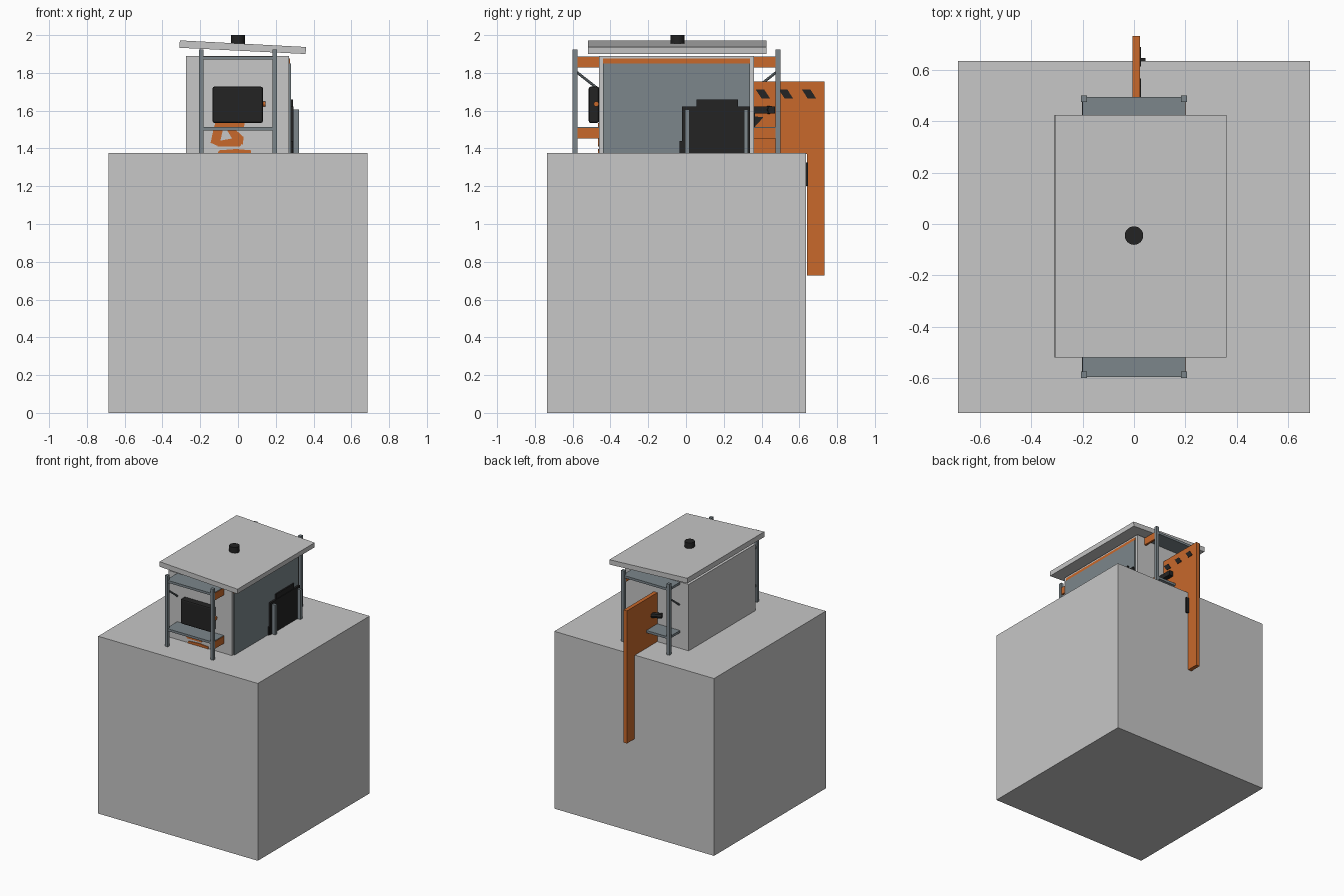
import bpy, bmesh, math
from mathutils import Vector

old = bpy.data.objects.get("Cube")
if old:
    bpy.data.objects.remove(old, do_unlink=True)


def material(name, r, g, b):
    m = bpy.data.materials.new(name)
    m.use_nodes = True
    m.diffuse_color = (r, g, b, 1)
    m.node_tree.nodes["Principled BSDF"].inputs["Base Color"].default_value = (r, g, b, 1)
    return m


GREY = material("light grey", 0.57, 0.57, 0.57)
STEEL = material("blue grey steel", 0.2, 0.24, 0.26)
ORANGE = material("orange", 0.58, 0.14, 0.024)
BLACK = material("black", 0.017, 0.017, 0.017)


def finish(name, bm, mat):
    bmesh.ops.recalc_face_normals(bm, faces=bm.faces)
    mesh = bpy.data.meshes.new(name)
    bm.to_mesh(mesh)
    bm.free()
    mesh.materials.append(mat)
    ob = bpy.data.objects.new(name, mesh)
    bpy.context.collection.objects.link(ob)
    return ob


def box(name, mat, xs, ys, zs, bevel=0):
    """Box given by its extent along each axis."""
    bm = bmesh.new()
    bmesh.ops.create_cube(bm, size=1)
    for v in bm.verts:
        v.co = [(a + b) / 2 + c * (b - a) for c, (a, b) in zip(v.co, (xs, ys, zs))]
    ob = finish(name, bm, mat)
    if bevel:
        mod = ob.modifiers.new("soft edges", "BEVEL")
        mod.width, mod.segments = bevel, 2
    return ob


def plate(name, mat, axis, outline, lo, hi):
    """Outline extruded along x (points are y, z) or along y (points are x, z)."""
    bm = bmesh.new()

    def place(p, d):
        return (d, p[0], p[1]) if axis == "x" else (p[0], d, p[1])
    face = bm.faces.new([bm.verts.new(place(p, lo)) for p in outline])
    new = bmesh.ops.extrude_face_region(bm, geom=[face])["geom"]
    shift = Vector(place((0, 0), hi - lo))
    bmesh.ops.translate(bm, verts=[g for g in new if isinstance(g, bmesh.types.BMVert)], vec=shift)
    return finish(name, bm, mat)


def rod(name, mat, a, b, radius, sides=8):
    a, b = Vector(a), Vector(b)
    bm = bmesh.new()
    bmesh.ops.create_cone(bm, cap_ends=True, segments=sides, radius1=radius,
                          radius2=radius, depth=(b - a).length)
    ob = finish(name, bm, mat)
    ob.location = (a + b) / 2
    ob.rotation_euler = (b - a).to_track_quat("Z", "Y").to_euler()
    return ob


# Base block and cabin
box("base_block", GREY, (-0.685, 0.685), (-0.735, 0.635), (0, 1.375))
box("cabin", GREY, (-0.275, 0.27), (-0.46, 0.36), (1.37, 1.89))
box("side_panel", STEEL, (0.265, 0.28), (-0.44, 0.34), (1.37, 1.85))
box("side_panel_trim", ORANGE, (0.265, 0.275), (-0.44, 0.34), (1.85, 1.875))

# Sloping roof with a round vent
plate("roof", GREY, "y", [(-0.31, 1.933), (0.358, 1.9), (0.36, 1.937), (-0.308, 1.972)], -0.52, 0.425)
vent = rod("roof_vent", BLACK, (0, -0.045, 1.945), (0, -0.045, 2), 0.036, 24)
bpy.context.view_layer.objects.active = vent
vent.select_set(True)
bpy.ops.object.shade_smooth_by_angle()

# End frames: posts, shelves, orange brackets and braces
for end, wall, outer, s in (("front", -0.46, -0.6, 1), ("back", 0.36, 0.5, -1)):
    post_y = sorted((outer, outer + s * 0.025))
    span = sorted((wall, outer + s * 0.005))
    for side, x in (("right", -0.195), ("left", 0.195)):
        box(f"{end}_{side}_post", STEEL, (x - 0.012, x + 0.012), post_y, (1.37, 1.925))
    for level, z in (("upper", 1.87), ("lower", 1.495)):
        box(f"{end}_{level}_shelf", STEEL, (-0.2, 0.2), span, (z, z + 0.018))
        box(f"{end}_{level}_bracket", ORANGE, (0.187, 0.203),
            sorted((wall, outer + s * 0.025)), (z - 0.042, z + 0.014))
    rod(f"{end}_brace", STEEL, (-0.195, outer + s * 0.02, 1.805),
        (-0.195, wall - s * 0.005, 1.715), 0.007)

# Screen at the front
box("screen", BLACK, (-0.135, 0.132), (-0.515, -0.46), (1.535, 1.727), 0.01)
rod("screen_knob", ORANGE, (0.125, -0.475, 1.635), (0.145, -0.475, 1.635), 0.014, 12)

# Jointed arm emblem below the screen, as thin plates
ARM = {
    "arm_top": [(-0.13, 1.5), (0.03, 1.5), (0.035, 1.535), (-0.12, 1.535)],
    "arm_left": [(-0.145, 1.43), (-0.1, 1.41), (-0.08, 1.5), (-0.13, 1.5)],
    "arm_right": [(-0.03, 1.45), (0.025, 1.42), (0.03, 1.46), (-0.02, 1.505), (-0.06, 1.5)],
    "arm_middle": [(-0.11, 1.41), (0.01, 1.41), (0.025, 1.43), (-0.02, 1.455), (-0.1, 1.44)],
    "arm_foot": [(-0.11, 1.37), (0.07, 1.37), (0.07, 1.39), (-0.01, 1.397), (-0.1, 1.39)],
}
for name, outline in ARM.items():
    plate(name, ORANGE, "y", outline, -0.466, -0.459)

# Black cabinet with guard posts on the side
box("side_cabinet", BLACK, (0.275, 0.295), (-0.02, 0.34), (1.37, 1.622))
box("side_cabinet_top", BLACK, (0.275, 0.29), (0.055, 0.275), (1.62, 1.66))
box("side_cabinet_step", BLACK, (0.275, 0.29), (-0.035, -0.015), (1.37, 1.44))
for i, y in enumerate((0.007, 0.318)):
    box(f"guard_post_{i + 1}", STEEL, (0.29, 0.322), (y - 0.011, y + 0.011), (1.37, 1.605))

# Tall fin at the back with slanted warning marks
plate("back_fin", ORANGE, "x",
      [(0.355, 1.37), (0.64, 1.37), (0.64, 0.727), (0.732, 0.727), (0.732, 1.755), (0.355, 1.755)],
      -0.006, 0.024)
for i in range(3):
    y = 0.37 + i * 0.122
    plate(f"warning_mark_{i + 1}", BLACK, "x",
          [(y, 1.711), (y + 0.045, 1.711), (y + 0.075, 1.665), (y + 0.03, 1.665)], 0.022, 0.028)
plate("warning_triangle", BLACK, "x", [(0.36, 1.51), (0.41, 1.565), (0.36, 1.57)], 0.022, 0.028)

# Small fittings at the back
rod("back_handle", BLACK, (0.055, 0.45, 1.605), (-0.065, 0.385, 1.6), 0.021, 8)
box("back_handle_mount", BLACK, (0.02, 0.06), (0.355, 0.47), (1.585, 1.622))
box("back_wall_plate", BLACK, (0.02, 0.05), (0.35, 0.365), (1.47, 1.59))
box("base_switch", BLACK, (0.022, 0.045), (0.63, 0.646), (1.2, 1.325))
